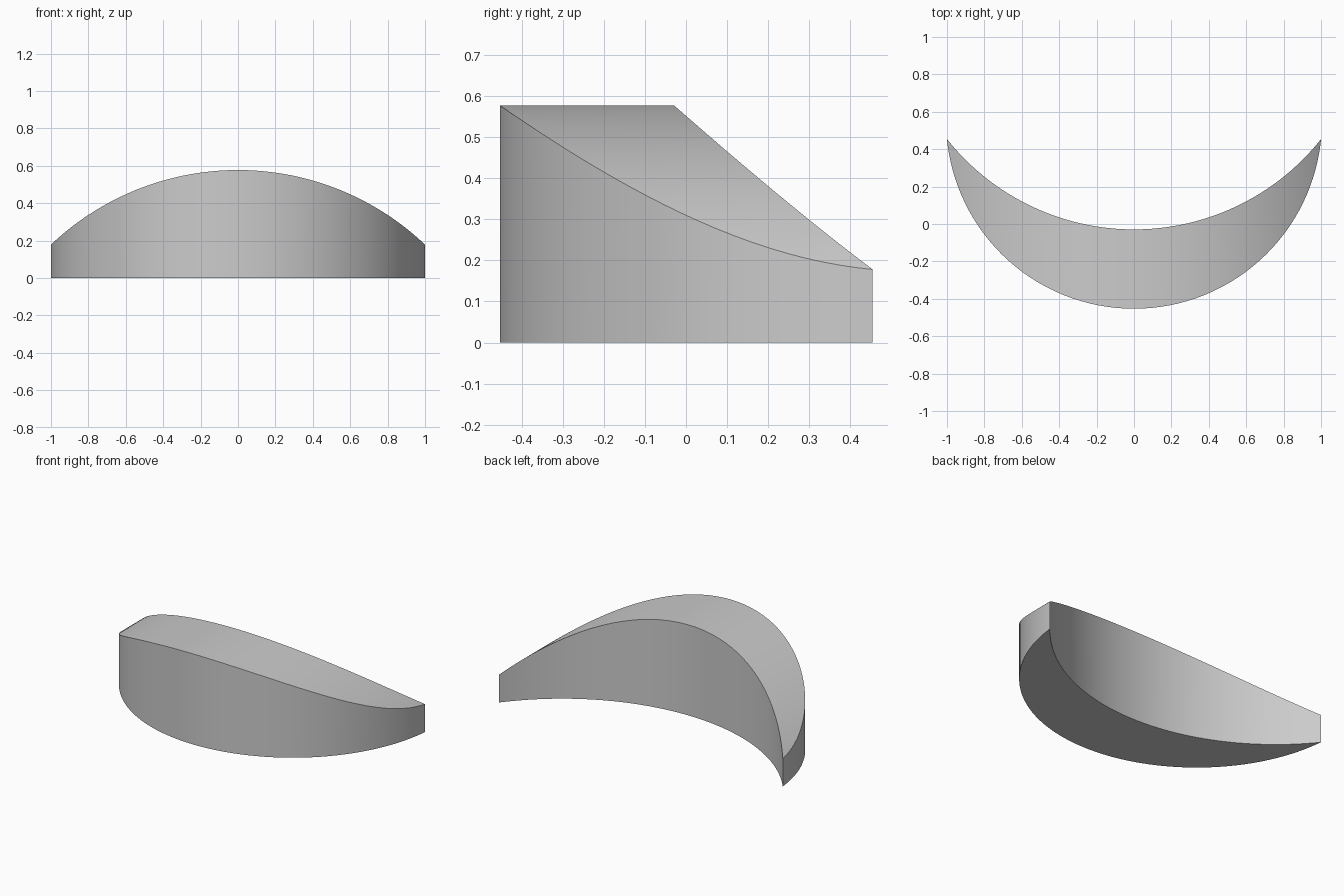
import bpy
import bmesh
import math

cube = bpy.data.objects.get("Cube")
if cube:
    bpy.data.objects.remove(cube, do_unlink=True)

SEGMENTS = 64


def arc_rise(x, sagitta):
    """Height above the low point of an arc spanning x = -1 to 1."""
    r = (1 + sagitta ** 2) / (2 * sagitta)
    return r - math.sqrt(r * r - x * x)


# Plain grey material
grey = bpy.data.materials.new("plain grey")
grey.use_nodes = True
colour = (0.6, 0.6, 0.6, 1)
grey.diffuse_color = colour
grey.node_tree.nodes["Principled BSDF"].inputs["Base Color"].default_value = colour

# Crescent block: one upright cross-section per step, pinched at both tips
bm = bmesh.new()
sections = []
for i in range(SEGMENTS + 1):
    x = math.sin(math.pi * (i / SEGMENTS - 0.5))
    front = -0.453 + arc_rise(x, 0.907)
    back = -0.029 + arc_rise(x, 0.483)
    top = 0.577 - arc_rise(x, 0.399)
    corners = [(front, 0), (back, 0), (back, top), (front, top)]
    sections.append([bm.verts.new((x, y, z)) for y, z in corners])

for a, b in zip(sections, sections[1:]):
    for j in range(4):
        k = (j + 1) % 4
        bm.faces.new((a[j], a[k], b[k], b[j]))

bmesh.ops.remove_doubles(bm, verts=bm.verts, dist=0.0005)
bmesh.ops.recalc_face_normals(bm, faces=bm.faces)
mesh = bpy.data.meshes.new("crescent_block")
bm.to_mesh(mesh)
bm.free()
mesh.materials.append(grey)

block = bpy.data.objects.new("crescent_block", mesh)
bpy.context.collection.objects.link(block)
bpy.context.view_layer.objects.active = block
block.select_set(True)
bpy.ops.object.shade_smooth_by_angle(angle=math.radians(30))
